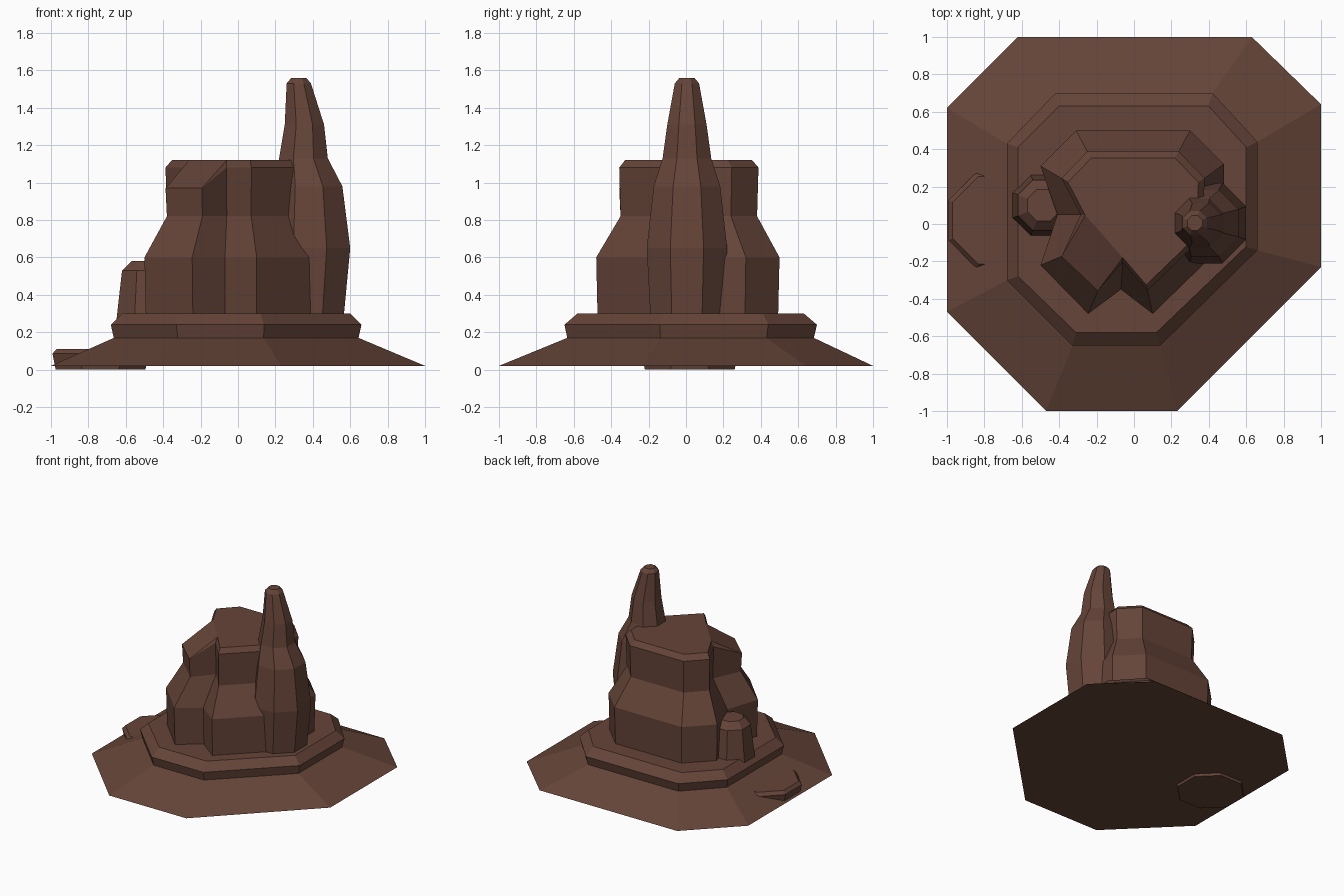
import bpy, bmesh, math

if "Cube" in bpy.data.objects:
    bpy.data.objects.remove(bpy.data.objects["Cube"])

rock = bpy.data.materials.new("brown_rock")
rock.diffuse_color = (0.13, 0.058, 0.04, 1)
rock.use_nodes = True
rock.node_tree.nodes["Principled BSDF"].inputs["Base Color"].default_value = rock.diffuse_color


def loft(name, rings):
    """Skin a stack of equal-length 3D rings and cap both ends."""
    bm = bmesh.new()
    rows = [[bm.verts.new(p) for p in ring] for ring in rings]
    n = len(rows[0])
    for a, b in zip(rows, rows[1:]):
        for i in range(n):
            j = (i + 1) % n
            bm.faces.new((a[i], a[j], b[j], b[i]))
    bm.faces.new(rows[0][::-1])
    bm.faces.new(rows[-1])
    bmesh.ops.remove_doubles(bm, verts=bm.verts, dist=0.0005)
    bmesh.ops.recalc_face_normals(bm, faces=bm.faces)
    me = bpy.data.meshes.new(name)
    bm.to_mesh(me)
    bm.free()
    me.materials.append(rock)
    ob = bpy.data.objects.new(name, me)
    bpy.context.collection.objects.link(ob)
    return ob


def flat(points, z, s=1.0):
    return [(x * s, y * s, z) for x, y in points]


def octagon(cx, cy, half, z):
    """Octagon with flats facing the axes; half = distance to a flat."""
    r = half / math.cos(math.pi / 8)
    return [(cx + r * math.cos(math.pi / 8 + k * math.pi / 4),
             cy + r * math.sin(math.pi / 8 + k * math.pi / 4), z) for k in range(8)]


# Sloping skirt with the irregular eight-sided ledge on top
skirt = [(-.47, -1), (.23, -1), (1, -.23), (1, .64),
         (.63, 1), (-.62, 1), (-1, .62), (-1, -.47)]
ledge = [(-.33, -.65), (.14, -.65), (.66, -.14), (.66, .44),
         (.42, .70), (-.42, .70), (-.68, .43), (-.68, -.30)]
ledge_top = [(-.31, -.58), (.12, -.58), (.60, -.12), (.60, .41),
             (.40, .63), (-.40, .63), (-.62, .41), (-.62, -.28)]
loft("skirt_slope", [flat(skirt, .02), flat(ledge, .17, .975)])
loft("ledge", [flat(ledge, .165, .975), flat(ledge, .24), flat(ledge_top, .30)])

# Mesa with a front notch, a left notch and a sheared front-left corner
low = [(-.50, -.22), (-.245, -.48), (-.07, -.35), (.10, -.48), (.48, -.11),
       (.48, .32), (.30, .50), (-.31, .50), (-.50, .31), (-.41, .05)]
high = [(-.38, -.17), (-.19, -.35), (-.06, -.20), (.07, -.35), (.36, -.07),
        (.37, .24), (.235, .38), (-.245, .38), (-.38, .24), (-.28, .05)]
brow = flat(high, 1.08, 1.02)
for i in (0, 1):
    brow[i] = (brow[i][0], brow[i][1], .97)
crown = flat(high, 1.12, .93)
crown[2] = (-.06, -.18, 1.12)
crown[0], crown[1] = crown[9], crown[2]
loft("mesa", [flat(low, .28, .985), flat(low, .60), flat(high, .82), brow, crown])

# Tall leaning spire: centre x, half width, height
loft("tall_spire", [octagon(cx, .005, h, z) for cx, h, z in (
    (.37, .195, .28), (.385, .215, .65), (.38, .178, .98), (.35, .13, 1.13),
    (.355, .105, 1.31), (.325, .065, 1.53), (.325, .04, 1.56))])

# Short pillar in the left notch
loft("short_pillar", [octagon(-.485, .10, h, z) for h, z in (
    (.17, .22), (.135, .53), (.085, .58))])

# Low slab peeking out of the skirt on the left
loft("low_slab", [octagon(-.735, .02, h, z) for h, z in (
    (.24, 0), (.257, .085), (.235, .11))])
